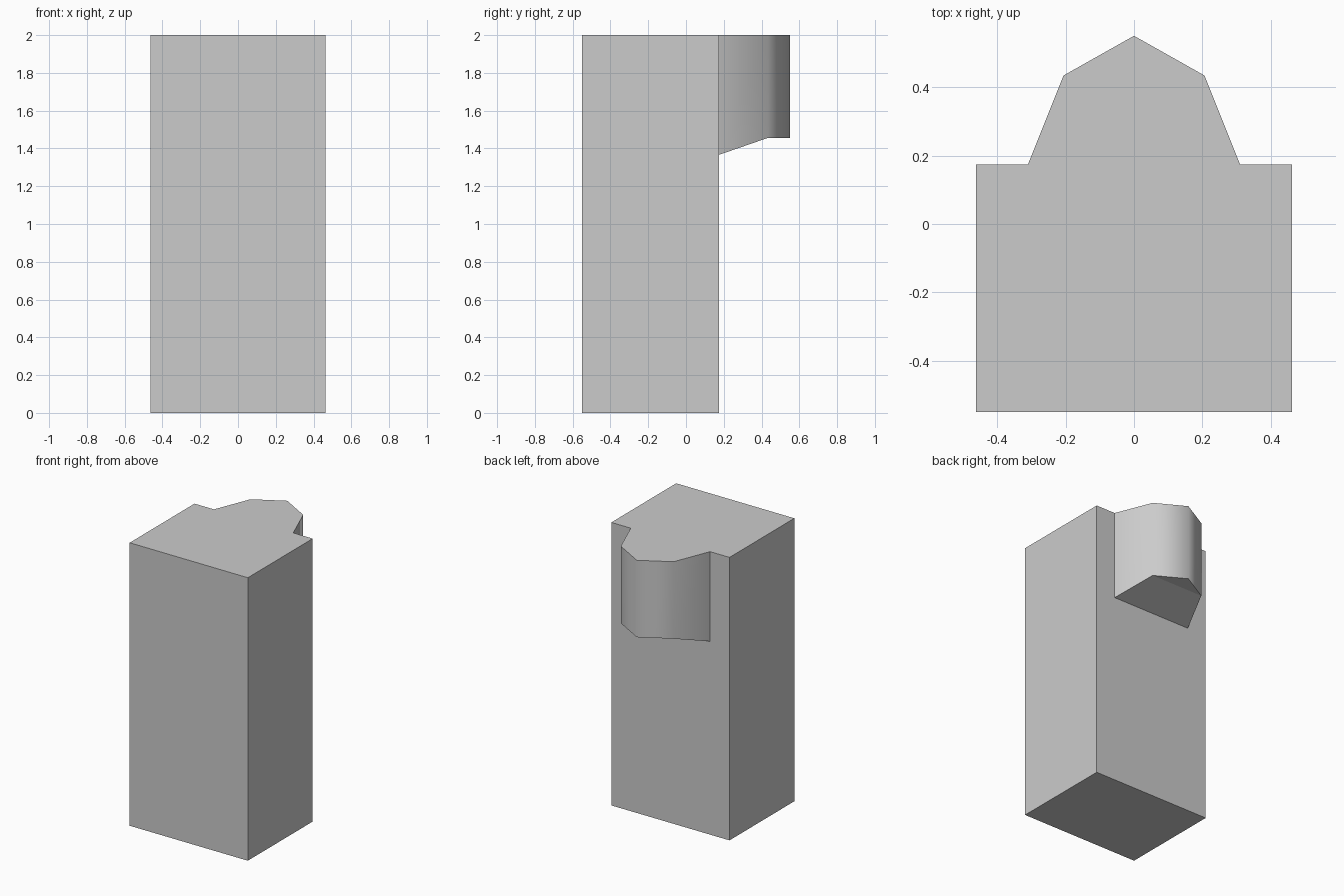
import bpy, bmesh

if "Cube" in bpy.data.objects:
    bpy.data.objects.remove(bpy.data.objects["Cube"])

HALF_X, FRONT, BACK, TOP = 0.462, -0.55, 0.174, 2.0

bm = bmesh.new()


def ring(points):
    return [bm.verts.new(p) for p in points]


# Pillar footprint (front-left, front-right, back-right, back-left) at floor and top
foot = [(-HALF_X, FRONT), (HALF_X, FRONT), (HALF_X, BACK), (-HALF_X, BACK)]
low = ring([(x, y, 0) for x, y in foot])
high = ring([(x, y, TOP) for x, y in foot])

# Pointed projection at the back, right to left: x, y, underside z
nose = [(0.31, BACK, 1.366), (0.206, 0.434, 1.456), (0, 0.55, 1.456),
        (-0.206, 0.434, 1.456), (-0.31, BACK, 1.366)]
under = ring(nose)
over = ring([(x, y, TOP) for x, y, z in nose])

# Pillar faces: floor, front, sides, back notched around the projection, shared top
bm.faces.new(low[::-1])
bm.faces.new((low[0], low[1], high[1], high[0]))
bm.faces.new((low[1], low[2], high[2], high[1]))
bm.faces.new((low[3], low[0], high[0], high[3]))
bm.faces.new((low[2], low[3], high[3], over[4], under[4], under[0], over[0], high[2]))
bm.faces.new(high[:3] + over + high[3:])

# Projection: softly shaded walls, sloped underside and flat tip
for i in range(4):
    wall = bm.faces.new((under[i], under[i + 1], over[i + 1], over[i]))
    wall.smooth = True
bm.faces.new((under[0], under[4], under[3], under[1]))
bm.faces.new((under[1], under[3], under[2]))
bmesh.ops.recalc_face_normals(bm, faces=bm.faces)

mesh = bpy.data.meshes.new("pillar_with_projection")
bm.to_mesh(mesh)
bm.free()
bpy.context.collection.objects.link(bpy.data.objects.new("pillar_with_projection", mesh))
